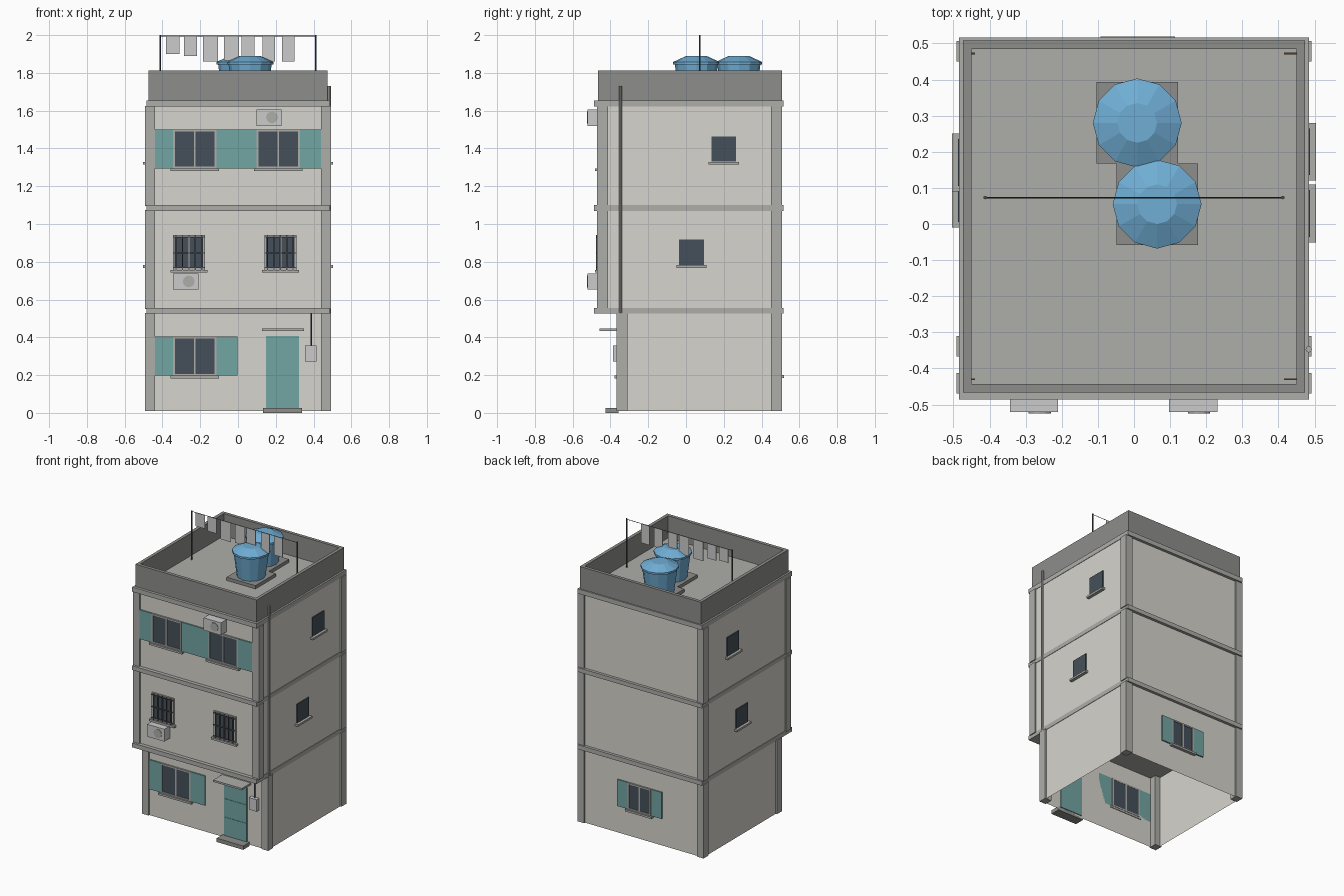
import bpy, bmesh
from math import pi, cos, sin
from mathutils import Vector, Matrix

if "Cube" in bpy.data.objects:
    bpy.data.objects.remove(bpy.data.objects["Cube"])


def material(name, r, g, b):
    m = bpy.data.materials.new(name)
    m.diffuse_color = (r, g, b, 1)
    m.use_nodes = True
    m.node_tree.nodes["Principled BSDF"].inputs["Base Color"].default_value = m.diffuse_color
    return m


WALL = material("plaster", 0.68, 0.66, 0.61)
TRIM = material("concrete", 0.42, 0.42, 0.40)
DARK = material("dark_concrete", 0.27, 0.27, 0.26)
PALE = material("pale", 0.68, 0.68, 0.66)
GLASS = material("glass", 0.06, 0.08, 0.10)
TEAL = material("teal_paint", 0.17, 0.38, 0.37)
BLUE = material("blue_plastic", 0.16, 0.42, 0.66)
METAL = material("metal", 0.08, 0.08, 0.09)
RUST = material("rust", 0.40, 0.18, 0.07)


def finish(name, bm, mat):
    bmesh.ops.recalc_face_normals(bm, faces=bm.faces)
    me = bpy.data.meshes.new(name)
    bm.to_mesh(me)
    bm.free()
    me.materials.append(mat)
    ob = bpy.data.objects.new(name, me)
    bpy.context.collection.objects.link(ob)
    return ob


def boxes(name, mat, *items):
    """One object from boxes given as (x0, x1, y0, y1, z0, z1)."""
    bm = bmesh.new()
    for x0, x1, y0, y1, z0, z1 in items:
        c = Vector((x0 + x1, y0 + y1, z0 + z1)) / 2
        s = (abs(x1 - x0), abs(y1 - y0), abs(z1 - z0), 1)
        bmesh.ops.create_cube(bm, size=1, matrix=Matrix.Translation(c) @ Matrix.Diagonal(s))
    return finish(name, bm, mat)


def rod(name, mat, a, b, r, n=8):
    a, b = Vector(a), Vector(b)
    d = b - a
    bm = bmesh.new()
    m = Matrix.Translation((a + b) / 2) @ d.to_track_quat('Z', 'Y').to_matrix().to_4x4()
    bmesh.ops.create_cone(bm, cap_ends=True, segments=n, radius1=r, radius2=r, depth=d.length, matrix=m)
    return finish(name, bm, mat)


def shell(name, x, y0, y1, z0, z1):
    """Four walls, open above and below."""
    bm = bmesh.new()
    lo, hi = [[bm.verts.new((px, py, z)) for px, py in ((-x, y0), (x, y0), (x, y1), (-x, y1))] for z in (z0, z1)]
    for i in range(4):
        j = (i + 1) % 4
        bm.faces.new((lo[i], lo[j], hi[j], hi[i]))
    return finish(name, bm, WALL)


def on_wall(face, wall, u0, u1, d0, d1, z0, z1):
    """Box on a wall: u runs along it, d points outwards."""
    s = -1 if face in ("front", "left") else 1
    o = (wall + s * d0, wall + s * d1)
    return (u0, u1, *o, z0, z1) if face in ("front", "back") else (*o, u0, u1, z0, z1)


def window(name, face, wall, c, w, z0, z1, shutter=0, bars=False, plain=False):
    h, f = w / 2, 0.01

    def b(*a):
        return on_wall(face, wall, *a)
    boxes(name + "_glass", GLASS, b(c - h + .002, c + h - .002, -.005, .006, z0 + .002, z1 - .002))
    boxes(name + "_sill", TRIM, b(c - h - .013, c + h + .013, -.004, .022, z0 - .014, z0))
    if not plain:
        t = (-.006, .011)
        boxes(name + "_frame", TRIM, b(c - h, c - h + f, *t, z0, z1), b(c + h - f, c + h, *t, z0, z1),
              b(c - h, c + h, *t, z1 - f, z1), b(c - h, c + h, *t, z0, z0 + f), b(c - f / 2, c + f / 2, *t, z0, z1))
    if bars:
        t = (.011, .017)
        v = [c + w * k for k in (-.4, -.2, 0, .2, .4)]
        boxes(name + "_bars", METAL, *[b(u - .003, u + .003, *t, z0, z1) for u in v],
              *[b(c - h, c + h, *t, z - .003, z + .003) for z in (z0 + .09, z1 - .012, z0 + .012)])
    if shutter:
        boxes(name + "_shutters", TEAL, *[b(c + s * h, c + s * (h + shutter), .0, .009, z0, z1) for s in (-1, 1)])


# Storeys: walls and corner columns, the lowest one set back at the front
BACK, GF, UF = 0.497, -0.357, -0.46
for n, (front, z0, z1) in enumerate(((GF, 0.01, .53), (UF, .55, 1.075), (UF, 1.095, 1.625))):
    shell(f"walls_{n}", .482, front, BACK, z0, z1)
    boxes(f"columns_{n}", TRIM, *[(s * .44, s * .492, y, y + .057, z0, z1)
                                  for s in (-1, 1) for y in (front - .01, .45)])

# Floor slabs and roof parapet
for n, (z0, z1) in enumerate(((.525, .556), (1.07, 1.10), (1.622, 1.655))):
    boxes(f"slab_{n}", TRIM, (-.485, .485, -.486, .517, z0, z1))
bm = bmesh.new()
loops = [[bm.verts.new(v) for v in ((-x, y0, z), (x, y0, z), (x, y1, z), (-x, y1, z))]
         for x, y0, y1, z in ((.473, -.467, .508, 1.65), (.473, -.467, .508, 1.812),
                              (.45, -.443, .485, 1.812), (.45, -.443, .485, 1.65))]
for k in range(4):
    for i in range(4):
        a, b, j = loops[k], loops[(k + 1) % 4], (i + 1) % 4
        bm.faces.new((a[i], a[j], b[j], b[i]))
finish("parapet", bm, DARK)

# Windows
window("ground_window", "front", GF, -.229, .23, .197, .405, shutter=.111)
window("back_window", "back", BACK, .01, .18, .20, .387, shutter=.083)
for i, c in enumerate((-.26, .224)):
    window(f"barred_window_{i}", "front", UF, c, .17, .757, .943, bars=True)
for i, c in enumerate((-.229, .213)):
    window(f"top_window_{i}", "front", UF, c, .23, 1.295, 1.50, shutter=.111)
for face, wall, ys in (("right", .482, (.029, .20)), ("left", -.482, (.07, .17))):
    for c, z in zip(ys, (.782, 1.328)):
        window(f"{face}_window_{z}", face, wall, c, .134, z, z + .137, plain=True)

# Door, step, canopy and meter box
boxes("door", TEAL, (.147, .323, GF - .007, GF + .006, .025, .407))
boxes("door_rails", TEAL, *[(.152, .318, GF - .010, GF, z, z + .008) for z in (.15, .28)])
boxes("door_step", DARK, (.133, .34, -.427, GF, 0, .027))
boxes("canopy", TRIM, (.126, .35, -.457, GF, .434, .447))
boxes("meter_box", PALE, (.355, .415, -.386, GF, .273, .357))
rod("meter_cable", METAL, (.387, -.365, .35), (.387, -.365, .53), .004, 6)

# Air conditioners with round fan grilles
for i, (x, z) in enumerate(((.164, 1.52), (-.277, .652))):
    boxes(f"air_conditioner_{i}", PALE, (x - .067, x + .067, -.521, UF, z, z + .087))
    rod(f"fan_grille_{i}", TRIM, (x + .016, -.515, z + .044), (x + .016, -.524, z + .044), .031, 12)

# Drain pipe on the right side
rod("drain_pipe", TRIM, (.484, -.347, .525), (.484, -.347, 1.73), .009)

# Water tanks on plinths, twelve-sided
PROFILE = ((.092, 1.675), (.114, 1.845), (.123, 1.845), (.123, 1.858), (.055, 1.889))
for i, (cx, cy) in enumerate(((.009, .28), (.064, .055))):
    boxes(f"tank_plinth_{i}", DARK, (cx - .113, cx + .113, cy - .113, cy + .113, 1.65, 1.678))
    bm = bmesh.new()
    rings = [[bm.verts.new((cx + r * cos(k * pi / 6), cy + r * sin(k * pi / 6), z)) for k in range(12)]
             for r, z in PROFILE]
    for a, b in zip(rings, rings[1:]):
        for k in range(12):
            j = (k + 1) % 12
            bm.faces.new((a[k], a[j], b[j], b[k]))
    bm.faces.new(rings[0])
    bm.faces.new(rings[-1])
    finish(f"water_tank_{i}", bm, BLUE)

# Clothes line with washing
LY = .073
for s in (-1, 1):
    rod(f"line_pole_{s}", METAL, (s * .412, LY, 1.65), (s * .412, LY, 2.0), .005, 6)
rod("clothes_line", METAL, (-.412, LY, 1.995), (.412, LY, 1.995), .002, 4)
WASHING = ((-.345, .073, 1.90), (-.252, .07, 1.89), (-.146, .08, 1.86), (-.035, .078, 1.865),
           (.053, .07, 1.87), (.164, .066, 1.86), (.265, .066, 1.86))
boxes("washing", PALE, *[(x - w / 2, x + w / 2, LY - .002, LY + .002, z, 1.995) for x, w, z in WASHING])

# Rusty bar stubs in the parapet corners
for x0, x1 in ((-.455, -.44), (.415, .455)):
    for y in (-.43, .472):
        rod("rusty_bar", RUST, (x0, y, 1.70), (x1, y, 1.70), .003, 6)
